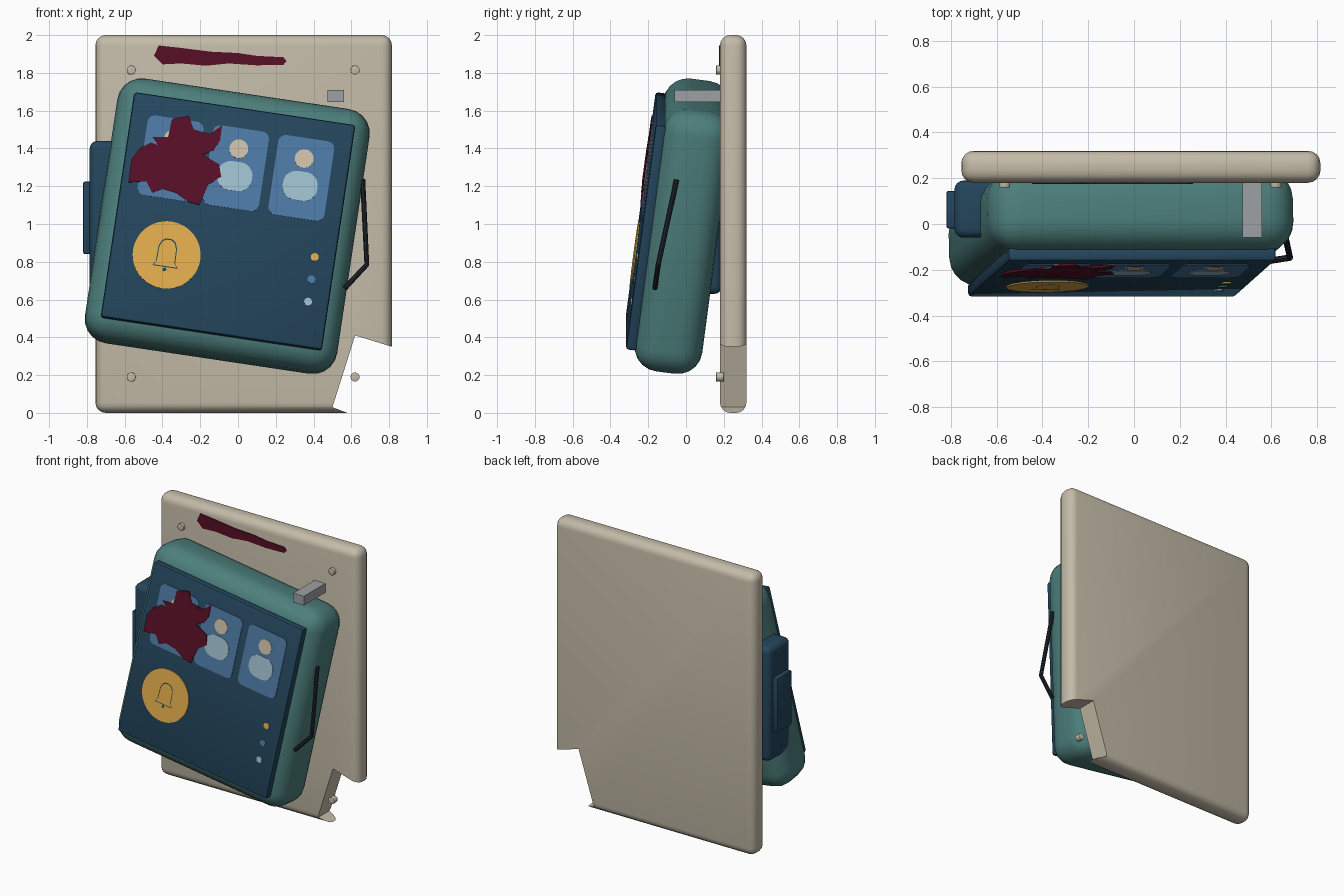
import bpy, bmesh, math
from mathutils import Matrix, Vector, Euler

if "Cube" in bpy.data.objects:
    bpy.data.objects.remove(bpy.data.objects["Cube"])


def material(name, r, g, b):
    lin = [((c / 255 + 0.055) / 1.055) ** 2.4 for c in (r, g, b)]
    m = bpy.data.materials.new(name)
    m.diffuse_color = (*lin, 1)
    m.use_nodes = True
    m.node_tree.nodes["Principled BSDF"].inputs["Base Color"].default_value = m.diffuse_color
    return m


BEIGE = material("beige", 196, 187, 168)
TEAL = material("teal", 76, 127, 124)
NAVY = material("navy", 36, 70, 93)
BLUE = material("tile blue", 78, 123, 166)
PALE = material("pale blue", 160, 194, 208)
CREAM = material("cream", 208, 194, 170)
YELLOW = material("amber", 226, 174, 76)
CRIMSON = material("crimson", 88, 15, 38)
GREY = material("grey", 156, 161, 165)
BLACK = material("black", 30, 37, 46)

# Tilted frame whose origin is the middle of the screen face
TILT, ROLL = math.radians(7.5), math.radians(8.5)
CX, CY, CZ = -0.0525, -0.24, 1.0175
FRAME = Matrix.Translation((CX, CY, CZ)) @ Euler((-TILT, ROLL, 0)).to_matrix().to_4x4()
WALL = Matrix.Translation((0, 0.18, 0))


def on_screen(x, z):
    """Front-view position to screen position."""
    dx, dz = x - CX, z - CZ
    return (dx * math.cos(ROLL) - dz * math.sin(ROLL),
            (dx * math.sin(ROLL) + dz * math.cos(ROLL)) / math.cos(TILT))


def finish(name, bm, mat, matrix=Matrix(), bevel=0, segments=4):
    bmesh.ops.recalc_face_normals(bm, faces=bm.faces)
    me = bpy.data.meshes.new(name)
    bm.to_mesh(me)
    bm.free()
    me.materials.append(mat)
    ob = bpy.data.objects.new(name, me)
    bpy.context.collection.objects.link(ob)
    ob.matrix_world = matrix
    if bevel:
        mod = ob.modifiers.new("bevel", 'BEVEL')
        mod.width, mod.segments = bevel, segments
    return ob


def smooth(ob):
    bpy.ops.object.select_all(action='DESELECT')
    ob.select_set(True)
    bpy.context.view_layer.objects.active = ob
    bpy.ops.object.convert(target='MESH')
    bpy.ops.object.shade_smooth_by_angle(angle=math.radians(35))


def box(name, lo, hi, mat, matrix=Matrix(), bevel=0, segments=4):
    bm = bmesh.new()
    bmesh.ops.create_cube(bm, size=1)
    lo, hi = Vector(lo), Vector(hi)
    for v in bm.verts:
        v.co = Vector([(a + b) / 2 + c * (b - a) for a, b, c in zip(lo, hi, v.co)])
    return finish(name, bm, mat, matrix, bevel, segments)


def plate(name, pts, mat, front, matrix=FRAME, back=0.0):
    """Outline in x,z extruded from y=-front to y=back."""
    bm = bmesh.new()
    face = bm.faces.new([bm.verts.new((x, -front, z)) for x, z in pts])
    ext = bmesh.ops.extrude_face_region(bm, geom=[face])
    for v in ext["geom"]:
        if isinstance(v, bmesh.types.BMVert):
            v.co.y = back
    bmesh.ops.triangulate(bm, faces=[f for f in bm.faces if len(f.verts) > 4])
    return finish(name, bm, mat, matrix)


def circle(x, z, r, n=32):
    return [(x + r * math.cos(i * math.tau / n), z + r * math.sin(i * math.tau / n)) for i in range(n)]


def rounded(x, z, w, h, r, n=6):
    pts = []
    for k, (sx, sz) in enumerate(((1, 1), (-1, 1), (-1, -1), (1, -1))):
        for i in range(n + 1):
            a = (k + i / n) * math.pi / 2
            pts.append((x + sx * (w / 2 - r) + r * math.cos(a), z + sz * (h / 2 - r) + r * math.sin(a)))
    return pts


# Wall panel with a broken lower corner
panel = box("wall_panel", (-0.755, 0.18, 0), (0.815, 0.32, 2), BEIGE, bevel=0.055)
cutter = plate("corner_cutter", [(0.50, 0.03), (0.62, 0.41), (0.92, 0.318), (0.92, -0.13)],
               BEIGE, 0.3, WALL, 0.3)
cutter.hide_render = True
cutter.hide_set(True)
cut = panel.modifiers.new("break", 'BOOLEAN')
cut.operation, cut.solver, cut.object = 'DIFFERENCE', 'EXACT', cutter
smooth(panel)
bpy.data.objects.remove(cutter)

# Screws
for i, (x, z) in enumerate(((-0.565, 1.815), (0.62, 1.815), (-0.565, 0.19), (0.62, 0.19))):
    screw = plate(f"screw_{i + 1}", circle(x, z, 0.024, 20), BEIGE, 0.02, WALL, 0.02)
    mod = screw.modifiers.new("bevel", 'BEVEL')
    mod.width, mod.segments = 0.007, 2
    smooth(screw)

# Smear on the wall panel
plate("wall_smear", [(-.445, 1.89), (-.42, 1.945), (-.3, 1.932), (-.14, 1.912), (0, 1.905),
                     (.1, 1.89), (.24, 1.883), (.257, 1.862), (.24, 1.843), (.1, 1.84),
                     (-.05, 1.85), (-.17, 1.838), (-.3, 1.85), (-.4, 1.845)], CRIMSON, 0.006, WALL)

# Tilted housing and screen slab
smooth(box("housing", (-0.675, 0.045, -0.708), (0.675, 0.405, 0.708), TEAL, FRAME, 0.13, 5))
smooth(box("screen", (-0.592, 0, -0.607), (0.592, 0.06, 0.607), NAVY, FRAME, 0.015, 2))

# Contact tiles with a simple figure each
for i, u in enumerate((-0.35, 0, 0.35)):
    plate(f"tile_{i + 1}", rounded(u, 0.283, 0.30, 0.43, 0.04), BLUE, 0.004)
    plate(f"figure_head_{i + 1}", circle(u, 0.387, 0.05), CREAM, 0.007)
    plate(f"figure_body_{i + 1}", rounded(u, 0.24, 0.185, 0.155, 0.07), PALE, 0.007)

# Round call button with a thin bell outline
BU, BV = -0.295, -0.23
plate("call_button", circle(BU, BV, 0.18, 48), YELLOW, 0.006)
bell = [(-.068, -.065), (-.052, -.04), (-.05, .04)]
bell += [(.05 * math.cos(a), .04 + .05 * math.sin(a)) for a in (2.4, 1.9, 1.24, 0.74)]
bell += [(.05, .04), (.052, -.04), (.068, -.065)]
bm = bmesh.new()
outer = [bm.verts.new((BU + x, -0.0068, BV + z)) for x, z in bell]
inner = [bm.verts.new((BU + x * 0.9, -0.0068, BV + z * 0.92)) for x, z in bell]
for i in range(len(bell)):
    bm.faces.new((outer[i - 1], outer[i], inner[i], inner[i - 1]))
finish("bell_outline", bm, NAVY, FRAME)
plate("bell_clapper", circle(BU, BV - 0.078, 0.01, 12), NAVY, 0.0068)

# Status lights
for name, v, mat in (("amber", -0.124, YELLOW), ("blue", -0.245, BLUE), ("pale", -0.365, PALE)):
    plate(f"status_light_{name}", circle(0.482, v, 0.021, 20), mat, 0.006)

# Splatter over the first tile
splat = [(-.58, 1.22), (-.565, 1.34), (-.52, 1.40), (-.46, 1.43), (-.42, 1.415), (-.45, 1.46),
         (-.37, 1.46), (-.35, 1.555), (-.26, 1.572), (-.235, 1.50), (-.15, 1.475), (-.085, 1.52),
         (-.095, 1.44), (-.13, 1.39), (-.185, 1.365), (-.10, 1.315), (-.09, 1.25), (-.16, 1.205),
         (-.205, 1.10), (-.26, 1.115), (-.33, 1.165), (-.40, 1.185), (-.455, 1.165), (-.485, 1.225)]
plate("screen_splatter", [on_screen(x, z) for x, z in splat], CRIMSON, 0.0098)

# Bracket at the top, side unit on the left
box("bracket", (0.475, -0.06, 1.645), (0.56, 0.2, 1.71), GREY)
smooth(box("side_unit", (-0.785, -0.06, 0.63), (-0.60, 0.19, 1.44), NAVY, bevel=0.04))
smooth(box("side_unit_cover", (-0.82, -0.02, 0.84), (-0.77, 0.145, 1.225), NAVY, bevel=0.01, segments=2))

# Loose cable on the right
curve = bpy.data.curves.new("loose_cable", 'CURVE')
curve.dimensions = '3D'
curve.bevel_depth, curve.bevel_resolution, curve.use_fill_caps = 0.014, 2, True
spline = curve.splines.new('POLY')
path = [(0.66, -0.05, 1.235), (0.682, -0.147, 0.785), (0.565, -0.165, 0.66)]
spline.points.add(len(path) - 1)
for p, co in zip(spline.points, path):
    p.co = (*co, 1)
curve.materials.append(BLACK)
cable = bpy.data.objects.new("loose_cable", curve)
bpy.context.collection.objects.link(cable)
smooth(cable)
